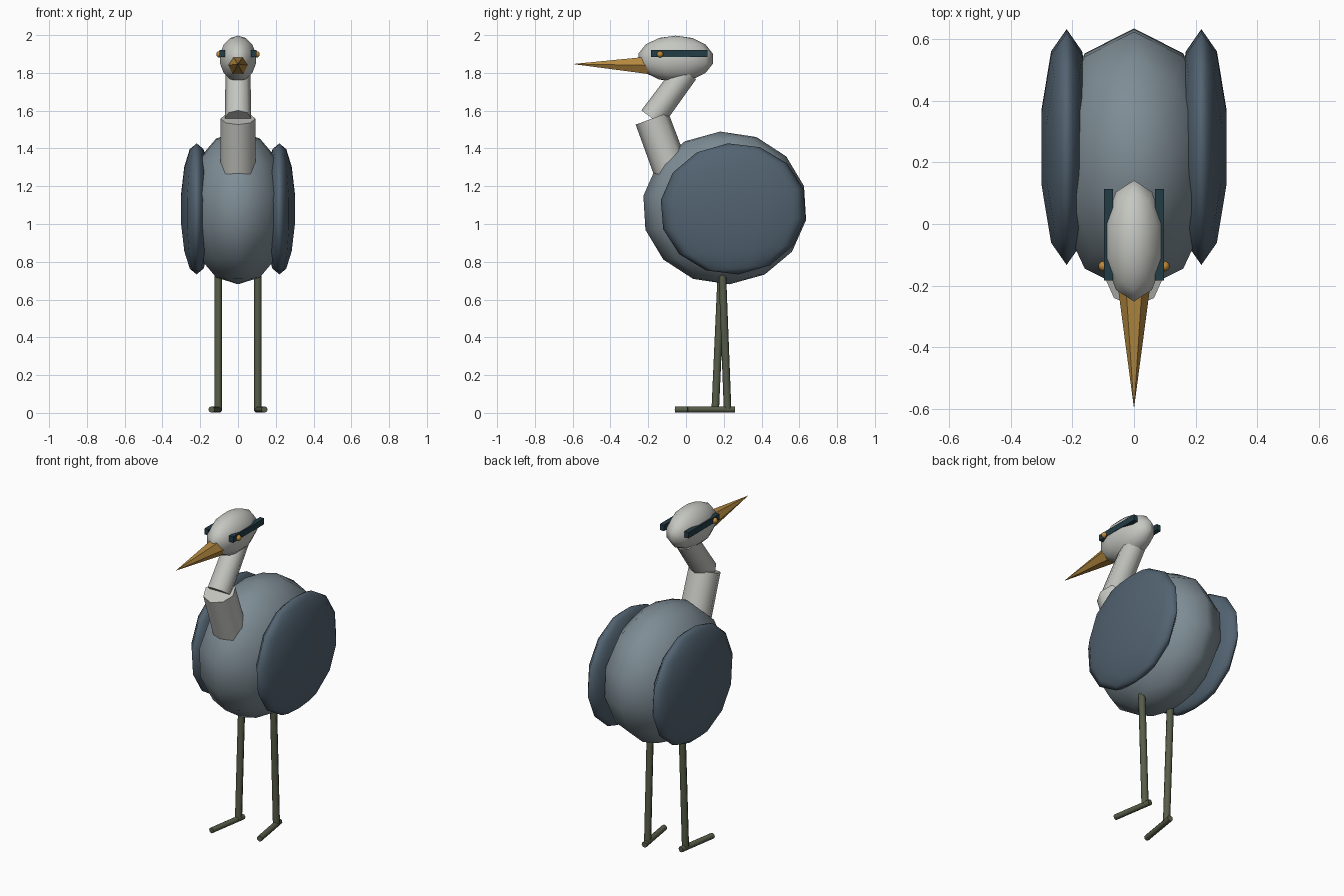
import bpy, math
from mathutils import Vector

if "Cube" in bpy.data.objects:
    bpy.data.objects.remove(bpy.data.objects["Cube"])


def material(name, rgb):
    m = bpy.data.materials.new(name)
    m.diffuse_color = (*rgb, 1.0)
    m.use_nodes = True
    m.node_tree.nodes["Principled BSDF"].inputs["Base Color"].default_value = m.diffuse_color
    return m


PALE = material("pale_plumage", (0.56, 0.57, 0.53))
GREY = material("grey_plumage", (0.21, 0.265, 0.30))
SLATE = material("slate_wing", (0.085, 0.125, 0.165))
DARK = material("dark_stripe", (0.017, 0.045, 0.06))
BEAK = material("ochre_beak", (0.45, 0.245, 0.05))
AMBER = material("amber_eye", (0.52, 0.25, 0.04))
OLIVE = material("olive_leg", (0.095, 0.11, 0.065))


def finish(name, mat, angle=None):
    ob = bpy.context.object
    ob.name = name
    ob.data.materials.append(mat)
    if angle is None:
        bpy.ops.object.shade_smooth()
    else:
        bpy.ops.object.shade_smooth_by_angle(angle=math.radians(angle))
    return ob


def ellipsoid(name, centre, radii, mat, tilt=0.0, segments=10, rings=7):
    bpy.ops.mesh.primitive_uv_sphere_add(segments=segments, ring_count=rings, radius=1,
                                         location=centre, rotation=(tilt, 0, 0))
    bpy.context.object.scale = radii
    # first vertex of the sphere lies on the x axis
    return finish(name, mat)


def rod(name, start, end, r1, r2, mat, sides=8, spin=0.0):
    a, b = Vector(start), Vector(end)
    bpy.ops.mesh.primitive_cone_add(vertices=sides, radius1=r1, radius2=r2,
                                    depth=(b - a).length, location=(a + b) / 2)
    ob = bpy.context.object
    ob.rotation_mode = 'QUATERNION'
    spin_q = Vector((0, 0, 1)).rotation_difference(b - a)
    ob.rotation_quaternion = spin_q
    for v in ob.data.vertices:
        x, y = v.co.x, v.co.y
        v.co.x = x * math.cos(spin) - y * math.sin(spin)
        v.co.y = x * math.sin(spin) + y * math.cos(spin)
    return finish(name, mat, 50)


# Body and head
ellipsoid("body", (0, 0.205, 1.085), (0.28, 0.437, 0.405), GREY, tilt=0.06)
ellipsoid("head", (0, -0.055, 1.875), (0.102, 0.202, 0.122), PALE)

# Two-part bent neck
rod("lower_neck", (0, -0.04, 1.18), (0, -0.18, 1.558), 0.095, 0.092, PALE)
rod("upper_neck", (0, -0.18, 1.56), (0, 0.0, 1.805), 0.07, 0.066, PALE)

# Beak
rod("beak", (0, -0.20, 1.84), (0, -0.60, 1.847), 0.053, 0.0, BEAK, sides=6, spin=math.pi / 6)

# Paired parts
for side, s in (("right", 1), ("left", -1)):
    ellipsoid(side + "_wing", (s * 0.219, 0.25, 1.08), (0.088, 0.388, 0.348), SLATE, tilt=0.08)

    # Eye stripe
    bpy.ops.mesh.primitive_cube_add(size=1, location=(s * 0.083, -0.035, 1.902))
    bpy.context.object.scale = (0.028, 0.298, 0.036)
    finish(side + "_eye_stripe", DARK, 30)

    ellipsoid(side + "_eye", (s * 0.099, -0.137, 1.898), (0.017, 0.017, 0.017), AMBER,
              segments=10, rings=8)

    # Leg in mid stride, with a long splayed toe
    foot_y = 0.22 if s > 0 else 0.155
    rod(side + "_leg", (s * 0.105, foot_y, 0.02), (s * 0.105, 0.19, 0.80), 0.02, 0.02, OLIVE)
    rod(side + "_foot", (s * 0.10, foot_y + 0.038, 0.018), (s * 0.14, foot_y - 0.212, 0.018),
        0.017, 0.017, OLIVE)
